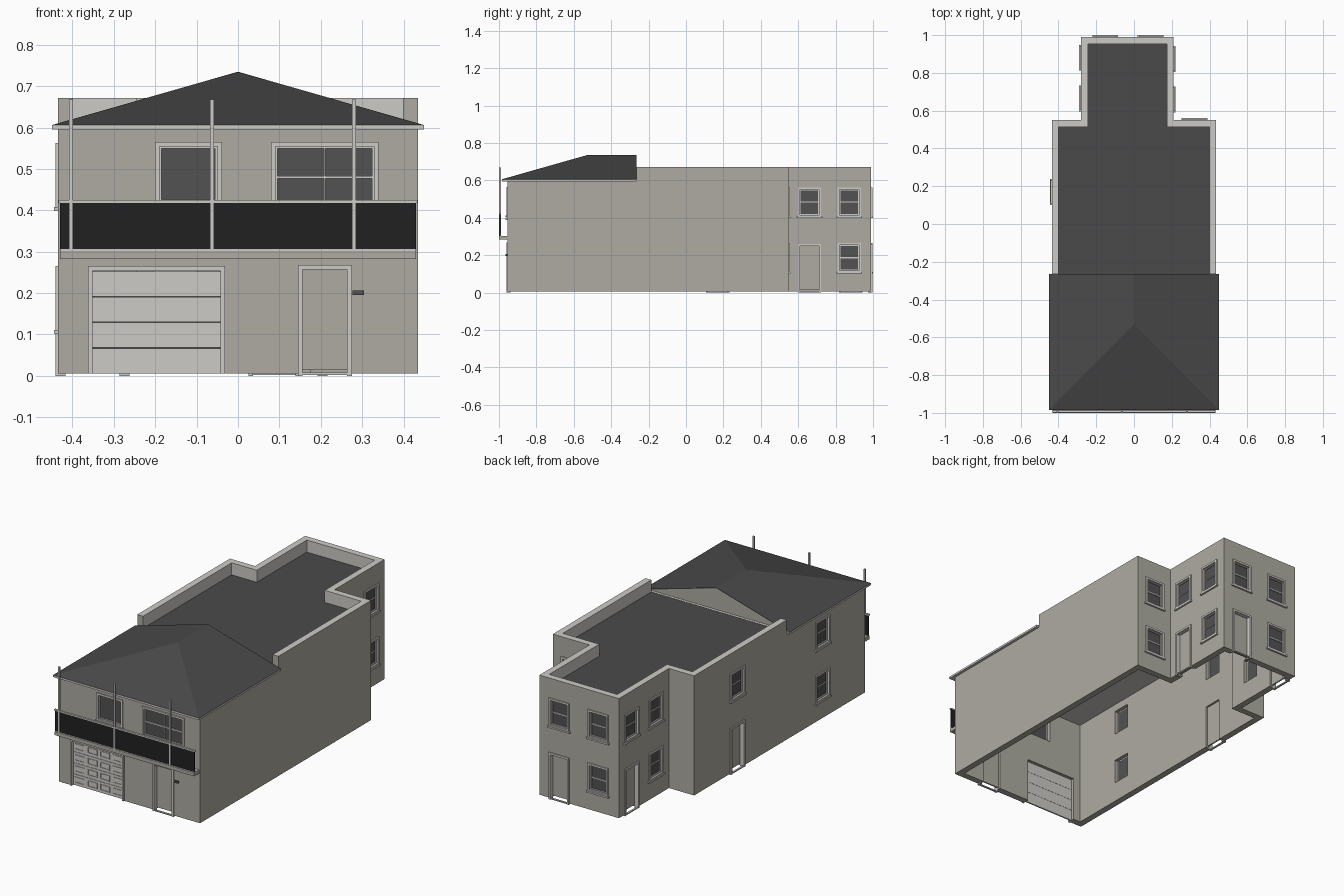
import bpy, bmesh
from math import radians
from mathutils import Matrix, Vector

cube = bpy.data.objects.get("Cube")
if cube:
    bpy.data.objects.remove(cube, do_unlink=True)


def material(name, r, g, b):
    m = bpy.data.materials.new(name)
    m.use_nodes = True
    m.diffuse_color = (r, g, b, 1)
    m.node_tree.nodes["Principled BSDF"].inputs["Base Color"].default_value = (r, g, b, 1)
    return m


WALL = material("warm grey render", 0.42, 0.41, 0.36)
TRIM = material("pale trim", 0.61, 0.60, 0.57)
ROOF = material("dark roofing", 0.068, 0.068, 0.068)
GLASS = material("smoked glass", 0.085, 0.085, 0.085)
RAIL = material("black panel", 0.015, 0.015, 0.015)


def finish(name, bm, mats, matrix=Matrix()):
    bmesh.ops.recalc_face_normals(bm, faces=bm.faces)
    mesh = bpy.data.meshes.new(name)
    bm.to_mesh(mesh)
    bm.free()
    for m in mats:
        mesh.materials.append(m)
    ob = bpy.data.objects.new(name, mesh)
    ob.matrix_world = matrix
    bpy.context.collection.objects.link(ob)
    return ob


def add_box(bm, xs, ys, zs, mat=0):
    size = Vector((xs[1] - xs[0], ys[1] - ys[0], zs[1] - zs[0]))
    mid = Vector((sum(xs), sum(ys), sum(zs))) / 2
    m = Matrix.Translation(mid) @ Matrix.Diagonal(size).to_4x4()
    made = bmesh.ops.create_cube(bm, size=1, matrix=m)["verts"]
    for f in {f for v in made for f in v.link_faces}:
        f.material_index = mat


def box(name, mat, xs, ys, zs):
    bm = bmesh.new()
    add_box(bm, xs, ys, zs)
    return finish(name, bm, [mat])


def strip(name, outer, inner, z0, z1, closed, mats):
    """Wall of even thickness between two matching outlines."""
    bm = bmesh.new()
    rows = [[bm.verts.new((x, y, z)) for x, y in path]
            for path, z in ((outer, z0), (outer, z1), (inner, z1), (inner, z0))]
    n = len(outer)
    for i in range(n if closed else n - 1):
        j = (i + 1) % n
        for k in range(4):
            a, b = rows[k], rows[(k + 1) % 4]
            f = bm.faces.new((a[i], a[j], b[j], b[i]))
            f.material_index = 1 if k in (1, 2) and len(mats) > 1 else 0
    if not closed:
        for i in (0, n - 1):
            bm.faces.new([r[i] for r in rows])
    return finish(name, bm, mats)


def outline(t, front):
    """House plan shrunk by t, starting at the front right corner."""
    return [(0.435 - t, front), (0.435 - t, 0.55 - t), (0.21 - t, 0.55 - t), (0.21 - t, 0.99 - t),
            (-0.28 + t, 0.99 - t), (-0.28 + t, 0.55 - t), (-0.435 + t, 0.55 - t), (-0.435 + t, front)]


# Outer walls, parapet and flat roof
T = 0.036
GABLE_Y = -0.265
walls = strip("outer_walls", outline(0, -0.955), outline(T, -0.955 + T), 0.006, 0.6, True, [WALL])
strip("parapet", outline(0, GABLE_Y), outline(T, GABLE_Y), 0.6, 0.672, False, [WALL, TRIM])
bm = bmesh.new()
flat = bm.faces.new([bm.verts.new((x, y, 0.597)) for x, y in outline(T - 0.001, -0.955 + T)])
up = bmesh.ops.extrude_face_region(bm, geom=[flat], use_keep_orig=True)["geom"]
bmesh.ops.translate(bm, vec=(0, 0, 0.008), verts=[v for v in up if isinstance(v, bmesh.types.BMVert)])
finish("flat_roof", bm, [ROOF])

# Hipped front roof with a gable at its back
box("eaves_board", TRIM, (-0.45, 0.45), (-0.985, GABLE_Y), (0.595, 0.606))
bm = bmesh.new()
fl, fr, br, bl, apex, ridge = [bm.verts.new(p) for p in (
    (-0.45, -0.985, 0.606), (0.45, -0.985, 0.606), (0.45, GABLE_Y, 0.606),
    (-0.45, GABLE_Y, 0.606), (0, -0.53, 0.735), (0, GABLE_Y, 0.735))]
for face in ((fl, fr, apex), (fr, br, ridge, apex), (bl, fl, apex, ridge), (fl, bl, br, fr)):
    bm.faces.new(face)
gable = bm.faces.new((br, bl, ridge))
bm.normal_update()
rim = bmesh.ops.inset_region(bm, faces=[gable], thickness=0.007, depth=-0.012)["faces"]
gable.material_index = 1
for f in rim:
    f.material_index = 2
finish("hipped_roof", bm, [ROOF, WALL, TRIM])

# Openings: local x runs along the wall, local -y points outwards
cutters = bmesh.new()


def place(x, y, angle):
    return Matrix.Translation((x, y, 0)) @ Matrix.Rotation(radians(angle), 4, "Z")


def cut(matrix, half, z0, z1):
    bm = bmesh.new()
    add_box(bm, (-half, half), (-0.03, 0.045), (z0, z1))
    bm.transform(matrix)
    temp = bpy.data.meshes.new("temp")
    bm.to_mesh(temp)
    bm.free()
    cutters.from_mesh(temp)
    bpy.data.meshes.remove(temp)


def add_frame(bm, half, z0, z1, t, ys, bottom=True, mid=0):
    for s in (-1, 1):
        add_box(bm, sorted((mid + s * half, mid + s * (half - t))), ys, (z0, z1))
    across = (mid - half + t, mid + half - t)
    add_box(bm, across, ys, (z1 - t, z1))
    if bottom:
        add_box(bm, across, ys, (z0, z0 + t))


def window(name, x, y, angle, width, z0, z1, cols=1, rows=2):
    m, h = place(x, y, angle), width / 2
    cut(m, h - 0.01, z0 + 0.01, z1 - 0.01)
    bm = bmesh.new()
    add_frame(bm, h, z0, z1, 0.011, (-0.006, 0.004))
    add_box(bm, (-h - 0.006, h + 0.006), (-0.01, 0.002), (z0 - 0.006, z0 + 0.003))
    add_frame(bm, h - 0.01, z0 + 0.01, z1 - 0.01, 0.006, (0.004, 0.016))
    inner, low, high = h - 0.014, z0 + 0.014, z1 - 0.014
    add_box(bm, (-inner, inner), (0.011, 0.015), (low, high), 1)
    for i in range(1, cols):
        c = -inner + 2 * inner * i / cols
        add_box(bm, (c - 0.002, c + 0.002), (0.006, 0.012), (low, high))
    for i in range(1, rows):
        c = low + (high - low) * i / rows
        add_box(bm, (-inner, inner), (0.006, 0.012), (c - 0.003, c + 0.003))
    finish(name, bm, [TRIM, GLASS], m)


def door(name, x, y, angle, width=0.125, top=0.26):
    m, h = place(x, y, angle), width / 2
    cut(m, h - 0.01, -0.05, top - 0.01)
    bm = bmesh.new()
    add_frame(bm, h, 0, top, 0.011, (-0.006, 0.018), False)
    add_box(bm, (-h, h), (-0.006, 0.004), (0.002, 0.008))
    add_box(bm, (-h + 0.011, h - 0.011), (0.018, 0.026), (0.014, top - 0.011), 1)
    finish(name, bm, [TRIM, WALL], m)


LOW, HIGH = (0.108, 0.265), (0.405, 0.563)
window("front_small_window", -0.12, -0.955, 0, 0.162, 0.41, 0.565, 1, 1)
window("front_wide_window", 0.21, -0.955, 0, 0.26, 0.395, 0.565, 2, 2)
door("front_door", 0.21, -0.955, 0, 0.13, 0.268)
# Stacked windows and doors around the sides and back, named for the model's own sides
columns = {"left_near": (0.21, 0.66, 90, door), "left_far": (0.21, 0.873, 90, window),
           "left_step": (0.32, 0.55, 180, window),
           "back_left": (0.088, 0.99, 180, door), "back_right": (-0.152, 0.99, 180, window),
           "right_rear": (-0.28, 0.88, -90, door), "right_near": (-0.28, 0.665, -90, window),
           "right_middle": (-0.435, 0.17, -90, door), "right_front": (-0.435, -0.58, -90, window)}
for label, (x, y, angle, kind) in columns.items():
    window(label + "_upper_window", x, y, angle, 0.125, *HIGH)
    if kind is door:
        door(label + "_door", x, y, angle)
    else:
        window(label + "_lower_window", x, y, angle, 0.125, *LOW)

# Garage door of four panelled sections
place_garage = place(-0.197, -0.955, 0)
cut(place_garage, 0.157, -0.05, 0.254)
bm = bmesh.new()
add_frame(bm, 0.166, 0.006, 0.265, 0.011, (-0.006, 0.018), False)
finish("garage_frame", bm, [TRIM], place_garage)
bm = bmesh.new()
for row in range(4):
    z = 0.006 + row * 0.062
    add_box(bm, (-0.156, 0.156), (0.012, 0.02), (z, z + 0.0605))
    for col in range(4):
        add_frame(bm, 0.03, z + 0.014, z + 0.047, 0.004, (0.009, 0.013), mid=-0.117 + col * 0.078)
add_box(bm, (-0.154, 0.154), (0.016, 0.019), (0.008, 0.252), 1)
finish("garage_door", bm, [TRIM, GLASS], place_garage)

# Cut every opening through the walls
cutter = finish("opening_cutter", cutters, [WALL])
cutter.hide_render = True
mod = walls.modifiers.new("openings", "BOOLEAN")
mod.operation, mod.solver, mod.object = "DIFFERENCE", "EXACT", cutter
mod.use_self = True
bpy.context.view_layer.objects.active = walls
bpy.ops.object.modifier_apply(modifier=mod.name)
bpy.data.objects.remove(cutter, do_unlink=True)

# Balcony
box("balcony_slab", WALL, (-0.43, 0.43), (-1, -0.955), (0.283, 0.302))
box("balcony_panel", RAIL, (-0.43, 0.43), (-0.996, -0.991), (0.305, 0.418))
box("balcony_handrail", TRIM, (-0.434, 0.434), (-0.999, -0.988), (0.418, 0.425))
box("balcony_bottom_rail", TRIM, (-0.43, 0.43), (-0.998, -0.989), (0.302, 0.306))
for i, x in enumerate((-0.404, -0.063, 0.28)):
    box(f"balcony_post_{i + 1}", TRIM, (x - 0.005, x + 0.005), (-1, -0.99), (0.302, 0.668))

# Letter box beside the front door
box("letter_box", GLASS, (0.277, 0.305), (-0.965, -0.955), (0.195, 0.206))
